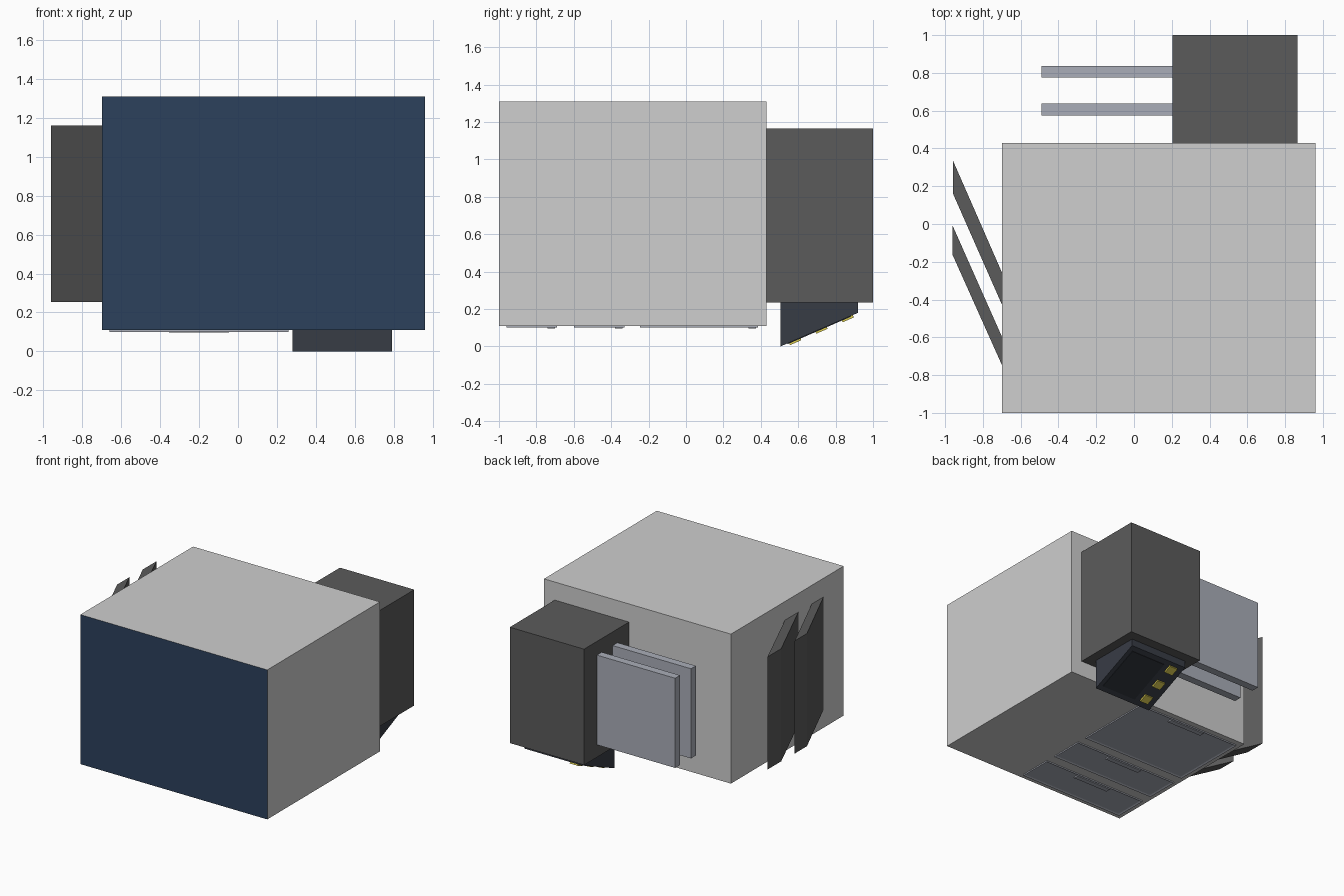
import bpy, bmesh, math
from mathutils import Matrix

if "Cube" in bpy.data.objects:
    bpy.data.objects.remove(bpy.data.objects["Cube"])


def mat(name, rgb):
    m = bpy.data.materials.new(name)
    m.diffuse_color = (*rgb, 1)
    m.use_nodes = True
    m.node_tree.nodes["Principled BSDF"].inputs["Base Color"].default_value = m.diffuse_color
    return m


LIGHT = mat("light grey", (0.62, 0.62, 0.62))
DARK = mat("dark grey", (0.105, 0.105, 0.105))
NAVY = mat("navy", (0.025, 0.053, 0.107))
STEEL = mat("cool grey", (0.40, 0.42, 0.48))
SLATE = mat("slate", (0.039, 0.045, 0.060))
SCREEN = mat("screen black", (0.025, 0.030, 0.038))
YELLOW = mat("button yellow", (0.68, 0.58, 0.08))


def finish(name, bm, *mats):
    bmesh.ops.recalc_face_normals(bm, faces=bm.faces)
    me = bpy.data.meshes.new(name)
    bm.to_mesh(me)
    bm.free()
    for m in mats:
        me.materials.append(m)
    ob = bpy.data.objects.new(name, me)
    bpy.context.collection.objects.link(ob)
    return ob


def box_bm(x, y, z):
    """Box from three (low, high) ranges."""
    bm = bmesh.new()
    c = [(a + b) / 2 for a, b in (x, y, z)]
    s = [b - a for a, b in (x, y, z)]
    bmesh.ops.create_cube(bm, size=1, matrix=Matrix.Translation(c) @ Matrix.Diagonal((*s, 1)))
    return bm


def box(name, x, y, z, m):
    return finish(name, box_bm(x, y, z), m)


def prism(name, pts, vec, m):
    """Extrude a closed polygon along a vector."""
    bm = bmesh.new()
    f = bm.faces.new([bm.verts.new(p) for p in pts])
    r = bmesh.ops.extrude_face_region(bm, geom=[f], use_keep_orig=True)
    bmesh.ops.translate(bm, vec=vec, verts=[v for v in r["geom"] if isinstance(v, bmesh.types.BMVert)])
    return finish(name, bm, m)


# Main cabinet with navy front face
bm = box_bm((-0.70, 0.96), (-1.0, 0.43), (0.11, 1.31))
bm.normal_update()
for f in bm.faces:
    f.material_index = 1 if f.normal.y < -0.9 else 0
finish("cabinet", bm, LIGHT, NAVY)

# Rear unit and its two steel trays
box("rear_unit", (0.205, 0.865), (0.43, 1.0), (0.235, 1.165), DARK)
for i, y in enumerate((0.575, 0.775)):
    box(f"rear_tray_{i}", (-0.49, 0.205), (y, y + 0.062), (0.335, 1.055), STEEL)

# Slanted side trays
for i, (x, y, t) in enumerate(((0.0, 0.335, 0.175), (-0.004, -0.005, 0.155))):
    x0, x1 = -0.958 + x, -0.70
    prism(f"side_tray_{i}",
          [(x0, y, 0.255), (x0, y - t, 0.255), (x1, y - t - 0.585, 0.255), (x1, y - 0.59, 0.255)],
          (0, 0, 0.905), DARK)

# Drawer fronts underneath, each with a recessed panel and a handle bar
for i, (y0, y1) in enumerate(((-0.96, -0.69), (-0.60, -0.33), (-0.245, 0.385))):
    bm = box_bm((-0.66, 0.26), (y0, y1), (0.10, 0.112))
    bm.normal_update()
    face = [f for f in bm.faces if f.normal.z < -0.9]
    bmesh.ops.inset_region(bm, faces=face, thickness=0.02, depth=0)
    bmesh.ops.translate(bm, vec=(0, 0, 0.006), verts=face[0].verts)
    finish(f"drawer_{i}", bm, STEEL)
    box(f"drawer_handle_{i}", (-0.355, -0.045), (y1 - 0.05, y1 - 0.01), (0.096, 0.108), STEEL)

# Wedge-shaped control panel
prism("control_panel",
      [(0.28, 0.505, 0.236), (0.28, 0.505, 0), (0.28, 0.92, 0.18), (0.28, 0.92, 0.236)],
      (0.51, 0, 0), SLATE)

# Screen and buttons lying on the sloped face
slope = Matrix.Translation((0, 0.505, 0)) @ Matrix.Rotation(math.atan2(0.18, 0.415), 4, 'X')
box("screen", (0.45, 0.755), (0.04, 0.41), (-0.004, 0.002), SCREEN).matrix_world = slope
for i in range(3):
    d = 0.05 + 0.153 * i
    b = box(f"button_{i}", (0.335, 0.405), (d, d + 0.066), (-0.014, 0.002), YELLOW)
    b.matrix_world = slope
